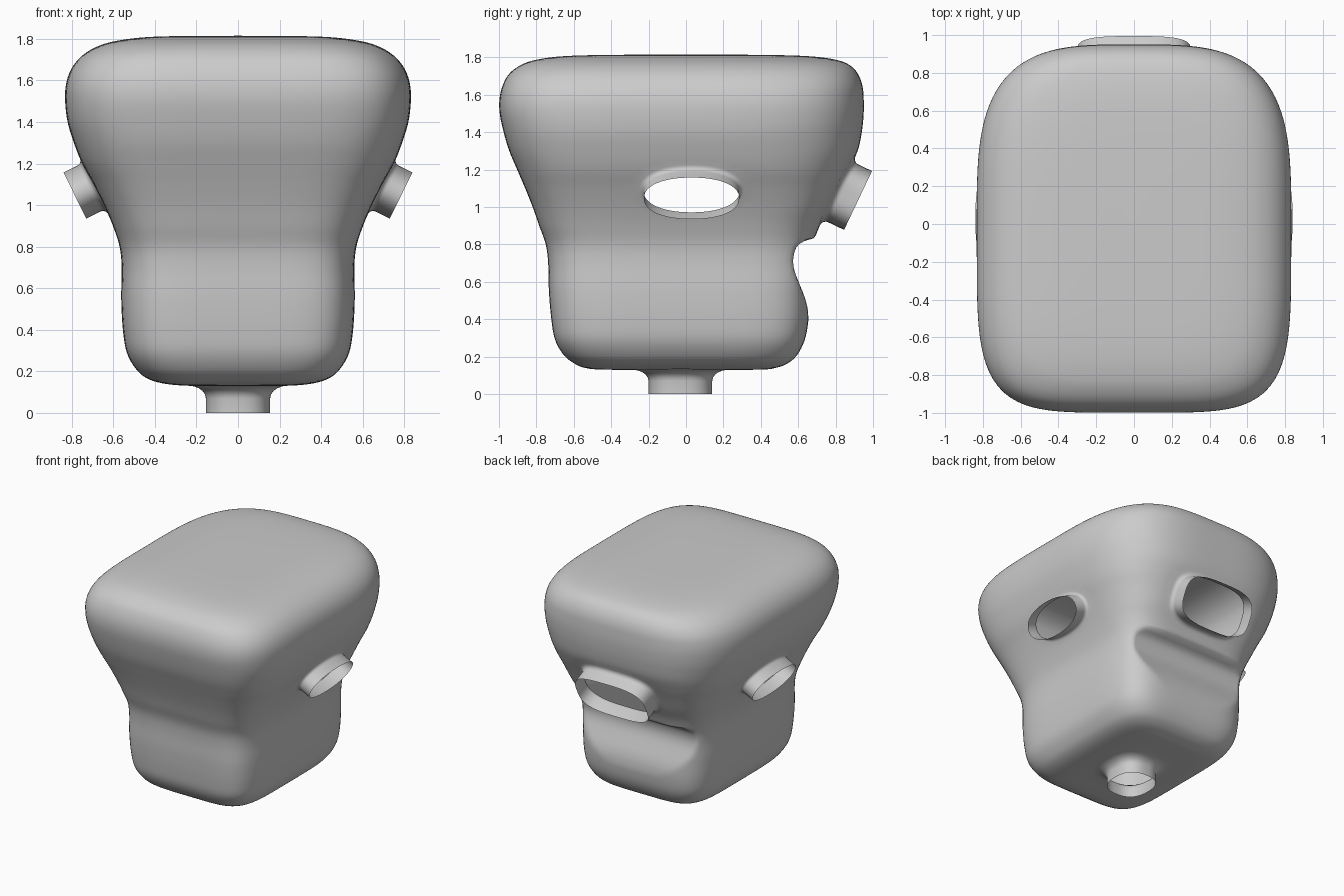
import bpy, bmesh, math
from mathutils import Vector

if "Cube" in bpy.data.objects:
    bpy.data.objects.remove(bpy.data.objects["Cube"])


def spline(rows, steps):
    """Catmull-Rom samples through rows of numbers."""
    out = []
    for i in range(len(rows) - 1):
        p0, p1 = rows[max(i - 1, 0)], rows[i]
        p2, p3 = rows[i + 1], rows[min(i + 2, len(rows) - 1)]
        for k in range(steps):
            t = k / steps
            out.append([0.5 * (2 * b + (c - a) * t + (2 * a - 5 * b + 4 * c - d) * t * t
                               + (3 * b - a - 3 * c + d) * t ** 3)
                        for a, b, c, d in zip(p0, p1, p2, p3)])
    out.append(list(rows[-1]))
    return out


# Shell levels: height, half width, front depth, back depth
levels = [
    (.13, .002, .002, .002), (.13, .22, .42, .38), (.14, .35, .54, .48),
    (.165, .435, .60, .545), (.21, .49, .655, .595), (.29, .535, .70, .635),
    (.40, .554, .72, .655), (.55, .562, .733, .66), (.70, .56, .737, .665),
    (.80, .57, .75, .68), (.90, .602, .785, .715), (1.0, .645, .82, .77),
    (1.1, .695, .86, .82), (1.2, .75, .903, .872), (1.3, .79, .945, .918),
    (1.4, .82, .975, .94), (1.5, .832, .996, .95), (1.58, .828, .997, .95),
    (1.65, .805, .98, .943), (1.71, .76, .947, .92), (1.755, .695, .89, .88),
    (1.785, .61, .81, .81), (1.805, .48, .67, .67), (1.813, .31, .43, .43),
    (1.815, .002, .002, .002)]

# Groove across the back: height, deepest allowed y
groove = spline([(.36, .68), (.40, .657), (.46, .65), (.52, .634), (.59, .606), (.66, .58),
                 (.72, .573), (.78, .588), (.812, .62), (.825, .66), (.85, .73)], 6)


def groove_limit(z):
    for (z0, g0), (z1, g1) in zip(groove, groove[1:]):
        if z0 <= z <= z1 and z1 > z0:
            return g0 + (g1 - g0) * (z - z0) / (z1 - z0)
    return 9.0


# Loft the shell; the lower part has squarer corners
SEG = 160
bm = bmesh.new()
rings = []
for z, w, yf, yb in spline(levels, 6):
    limit = groove_limit(z)
    t = min(max((z - .7) / .7, 0), 1)
    t = t * t * (3 - 2 * t)
    n_front, n_back = 5.2 - .5 * t, 5.0 - 1.6 * t
    ring = []
    for i in range(SEG):
        a = 2 * math.pi * i / SEG
        c, s = math.cos(a), math.sin(a)
        n = n_back if s > 0 else n_front
        r = (abs(c) ** n + abs(s) ** n) ** (-1 / n)
        y = r * s * (yb if s > 0 else yf)
        ring.append(bm.verts.new((w * r * c, min(y, limit), z)))
    rings.append(ring)
for lo, hi in zip(rings, rings[1:]):
    for i in range(SEG):
        j = (i + 1) % SEG
        bm.faces.new((lo[i], lo[j], hi[j], hi[i]))
bm.faces.new(rings[0][::-1])
bm.faces.new(rings[-1])


def add_tube(centre, axis, u, ru, rv, n, fillet):
    """Open a hole in the shell and grow a filleted open tube ending at centre."""
    centre, axis, u = Vector(centre), Vector(axis).normalized(), Vector(u)
    v = axis.cross(u)

    def local(p):
        d = p - centre
        return Vector((d.dot(u), d.dot(v), d.dot(axis)))

    def norm(p, f):
        x, y, w = local(p)
        if not -.35 < w < .15:
            return 99.0
        return ((abs(x) / (ru + f)) ** n + (abs(y) / (rv + f)) ** n) ** (1 / n)

    def place(x, y, w, f):
        k = ((abs(x) / (ru + f)) ** n + (abs(y) / (rv + f)) ** n) ** (1 / n)
        return centre + u * (x / k) + v * (y / k) + axis * w

    bmesh.ops.delete(bm, geom=[p for p in bm.verts if norm(p.co, fillet) < 1],
                     context='VERTS')
    edges = [e for e in bm.edges if e.is_boundary
             and all(norm(p.co, fillet) < 1.5 for p in e.verts)]
    rim = {p: [] for e in edges for p in e.verts}
    for e in edges:
        for p in e.verts:
            rim[p].append(e.other_vert(p))
    for p in rim:
        p.co = place(*local(p.co), fillet)
    # Even out the rim and relax the shell beside it
    near = [p for p in bm.verts if p not in rim and norm(p.co, fillet) < 1.14]
    for _ in range(10):
        new = {p: (local(p.co) * 2 + sum((local(q.co) for q in qs), Vector()))
               / (2 + len(qs)) for p, qs in rim.items()}
        for p, co in new.items():
            p.co = place(*co, fillet)
        bmesh.ops.smooth_vert(bm, verts=near, factor=.4,
                              use_axis_x=True, use_axis_y=True, use_axis_z=True)
    # Quarter-round fillet, then the straight wall to a flat end
    for k in range(1, 7):
        a0, a1 = (min(q, 5) / 5 * math.pi / 2 for q in (k - 1, k))
        geom = set(bmesh.ops.extrude_edge_only(bm, edges=edges)['geom'])
        edges = [g for g in geom if isinstance(g, bmesh.types.BMEdge) and g.is_boundary
                 and all(q in geom for q in g.verts)]
        for p in {q for e in edges for q in e.verts}:
            x, y, w = local(p.co)
            if k == 6:
                w = 0
            else:
                w += min(fillet, .06) * (math.cos(a0) - math.cos(a1))
            p.co = place(x, y, w, fillet * (1 - math.sin(a1)))


# Neck, two side tubes, wide back tube
add_tube((0, -.03, 0), (0, 0, -1), (1, 0, 0), .155, .17, 2.5, .085)
for side in (-1, 1):
    add_tube((side * .785, .03, 1.046), (side * .896, 0, -.444), (0, 1, 0),
             .255, .124, 2.2, .026)
add_tube((0, .92, 1.035), (0, .903, -.429), (1, 0, 0), .30, .174, 3.2, .033)

bmesh.ops.recalc_face_normals(bm, faces=bm.faces[:])
for f in bm.faces:
    f.smooth = True
mesh = bpy.data.meshes.new("hollow_shell")
bm.to_mesh(mesh)
bm.free()
shell = bpy.data.objects.new("hollow_shell", mesh)
bpy.context.collection.objects.link(shell)
